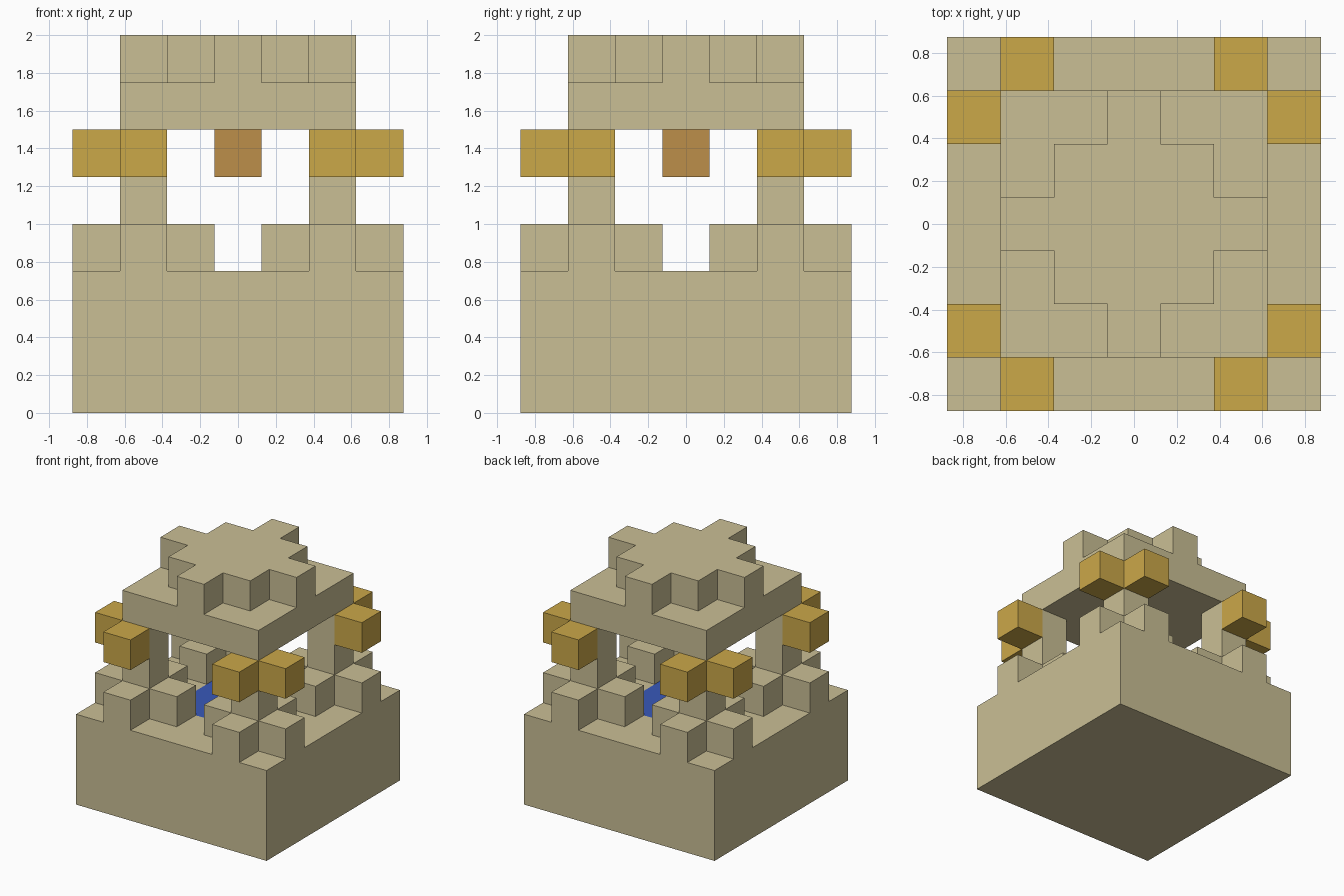
import bpy
import bmesh
from mathutils import Vector

U = 0.25  # edge length of one building block

cube = bpy.data.objects.get("Cube")
if cube:
    bpy.data.objects.remove(cube, do_unlink=True)


def material(name, rgb):
    """Flat material from 0-255 display values, stored as linear."""
    linear = [((c / 255 + 0.055) / 1.055) ** 2.4 for c in rgb]
    mat = bpy.data.materials.new(name)
    mat.use_nodes = True
    mat.diffuse_color = (*linear, 1)
    bsdf = mat.node_tree.nodes["Principled BSDF"]
    bsdf.inputs["Base Color"].default_value = (*linear, 1)
    bsdf.inputs["Roughness"].default_value = 0.9
    return mat


sand = material("sandstone", (202, 191, 149))
gold = material("gold", (203, 168, 73))
amber = material("amber", (188, 142, 74))
blue = material("water blue", (56, 88, 186))


def square(radius, layers):
    """Solid square slab of blocks around the centre."""
    span = range(-radius, radius + 1)
    return {(x, y, z) for x in span for y in span for z in layers}


def fourfold(points, layers):
    """Repeat blocks in all quadrants and with x and y swapped."""
    return {(sx * a, sy * b, z)
            for p, q in points for a, b in ((p, q), (q, p))
            for sx in (-1, 1) for sy in (-1, 1) for z in layers}


water = square(1, [2])
parts = {
    # Solid base with a pool set into its top
    "base": (sand, square(3, range(3)) - water),
    "pool_water": (blue, water),
    # Low blocks around each pillar foot
    "outer_wall_blocks": (sand, fourfold([(2, 3)], [3])),
    "inner_wall_blocks": (sand, fourfold([(1, 2)], [3])),
    # Corner pillars and the ornaments near their tops
    "pillars": (sand, fourfold([(2, 2)], range(3, 6))),
    "pillar_ornaments": (gold, fourfold([(2, 3)], [5])),
    # Lamp hanging under the middle of the roof
    "hanging_lamp": (amber, {(0, 0, 5)}),
    # Roof slab and its stepped cross-shaped cap
    "roof_slab": (sand, square(2, [6])),
    "roof_cap": (sand, square(1, [7]) | fourfold([(0, 2)], [7])),
}
occupied = set().union(*(cells for _, cells in parts.values()))


def build(name, mat, cells):
    """Make one part, leaving out faces buried against other blocks."""
    bm = bmesh.new()
    for cell in sorted(cells):
        for axis in range(3):
            for sign in (-1, 1):
                normal = Vector((0, 0, 0))
                normal[axis] = sign
                if tuple(int(c + n) for c, n in zip(cell, normal)) in occupied:
                    continue
                side = Vector((0, 0, 0))
                side[(axis + 1) % 3] = 1
                up = normal.cross(side)
                centre = Vector(cell) + Vector((0, 0, 0.5)) + normal / 2
                corners = [(-1, -1), (1, -1), (1, 1), (-1, 1)]
                bm.faces.new([bm.verts.new((centre + (side * i + up * j) / 2) * U)
                              for i, j in corners])
    bmesh.ops.remove_doubles(bm, verts=bm.verts, dist=0.001)
    mesh = bpy.data.meshes.new(name)
    bm.to_mesh(mesh)
    bm.free()
    mesh.materials.append(mat)
    bpy.context.collection.objects.link(bpy.data.objects.new(name, mesh))


for part_name, (mat, cells) in parts.items():
    build(part_name, mat, cells)
